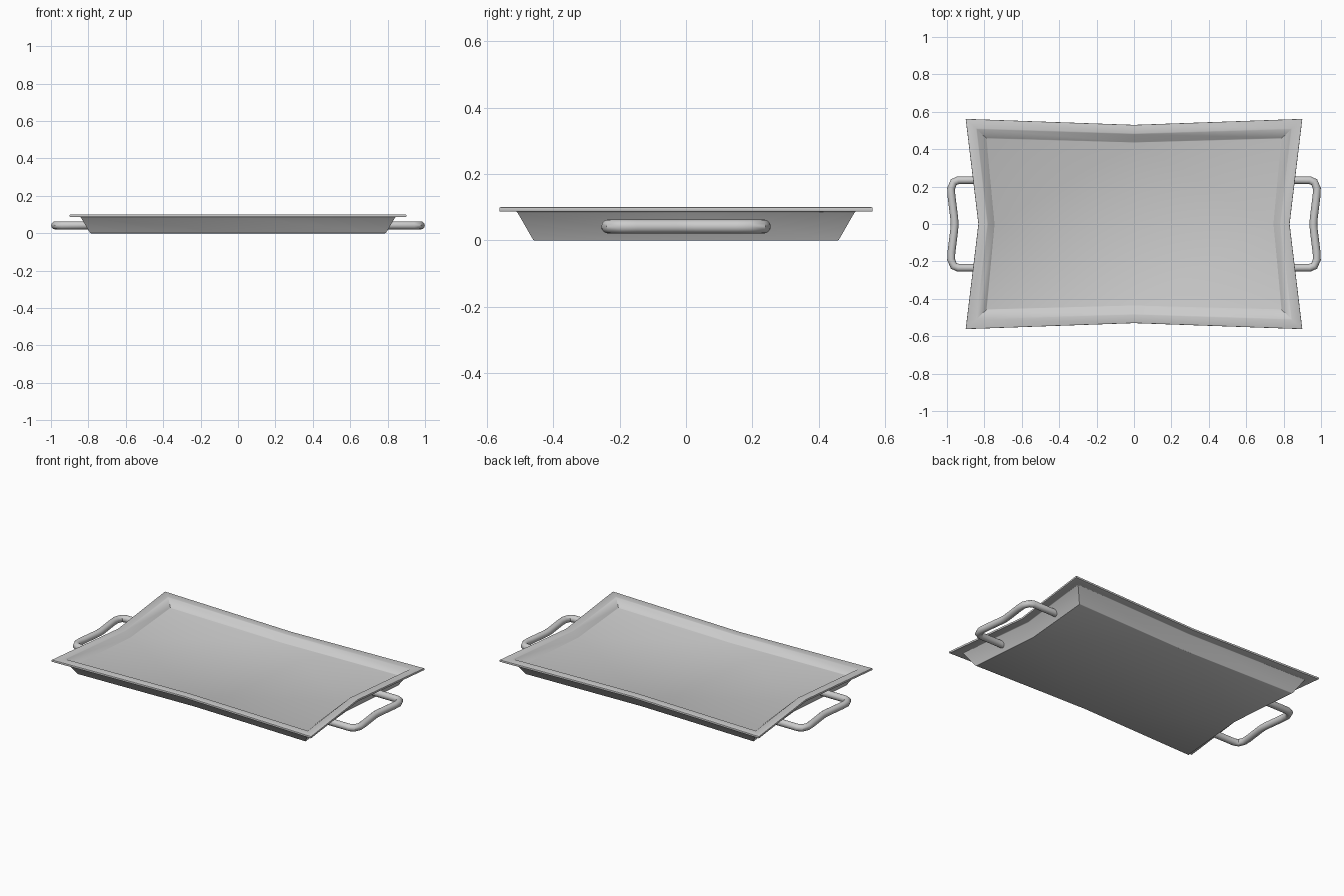
import bpy, bmesh, math
from mathutils import Vector

if "Cube" in bpy.data.objects:
    bpy.data.objects.remove(bpy.data.objects["Cube"])


def make_object(name, bm):
    bmesh.ops.recalc_face_normals(bm, faces=bm.faces)
    mesh = bpy.data.meshes.new(name)
    bm.to_mesh(mesh)
    bm.free()
    ob = bpy.data.objects.new(name, mesh)
    bpy.context.collection.objects.link(ob)
    bpy.ops.object.select_all(action='DESELECT')
    ob.select_set(True)
    bpy.context.view_layer.objects.active = ob
    bpy.ops.object.shade_smooth_by_angle(angle=math.radians(40))
    return ob


def bridge(bm, a, b):
    n = len(a)
    for i in range(n):
        bm.faces.new((a[i], a[(i + 1) % n], b[(i + 1) % n], b[i]))


def star_loop(bm, cx, cy, mx, my, z):
    """Rectangle outline whose four sides pinch in at their midpoints."""
    pts = [(cx, -cy), (mx, 0), (cx, cy), (0, my), (-cx, cy), (-mx, 0), (-cx, -cy), (0, -my)]
    return [bm.verts.new((x, y, z)) for x, y in pts]


# Tray: shallow dish on a deeper solid base, with a thin flat rim
outer = (0.900, 0.562, 0.832, 0.530)
inner = (0.842, 0.509, 0.783, 0.482)
floor = (0.790, 0.459, 0.744, 0.435)
bm = bmesh.new()
loops = [star_loop(bm, *p, z) for p, z in (
    (floor, 0.066), (inner, 0.100), (outer, 0.100),
    (outer, 0.087), (inner, 0.087), (floor, 0.0))]
for a, b in zip(loops, loops[1:]):
    bridge(bm, a, b)
bm.faces.new(loops[0])
bm.faces.new(loops[-1])
# soften every fold running around the tray
fold = [e for e in bm.edges if any(all(v in lp for v in e.verts) for lp in loops)]
bmesh.ops.bevel(bm, geom=fold, offset=0.003, segments=2, profile=0.5, affect='EDGES')
bmesh.ops.triangulate(bm, faces=[f for f in bm.faces if len(f.verts) > 4])
make_object("tray", bm)

# Handles: round bar swept along a pinched path, ends cut to the wall slope
R, ZC, SIDES = 0.021, 0.042, 16
half = [(0.784, 0.234), (0.940, 0.234), (0.964, 0.224),
        (0.978, 0.190), (0.976, 0.15), (0.961, 0.03)]
path = [Vector(p) for p in half + [(0.959, 0.0)]]
path += [Vector((x, -y)) for x, y in reversed(half)]


def handle(name, sx):
    bm = bmesh.new()
    rings = []
    last = len(path) - 1
    for i, p in enumerate(path):
        t1 = (p - path[max(i - 1, 0)]).normalized()
        t2 = (path[min(i + 1, last)] - p).normalized()
        t = (t1 + t2).normalized()
        n = Vector((-t.y, t.x))
        ring = []
        for k in range(SIDES):
            a = 2 * math.pi * k / SIDES
            q = p + n * R * math.cos(a)
            dz = R * math.sin(a)
            if i in (0, last):
                q.x += 0.59 * dz + 0.22 * (abs(q.y) - abs(p.y))
            ring.append(bm.verts.new((sx * q.x, q.y, ZC + dz)))
        rings.append(ring)
    for a, b in zip(rings, rings[1:]):
        bridge(bm, a, b)
    bm.faces.new(rings[0])
    bm.faces.new(rings[-1])
    make_object(name, bm)


handle("right_handle", 1)
handle("left_handle", -1)
